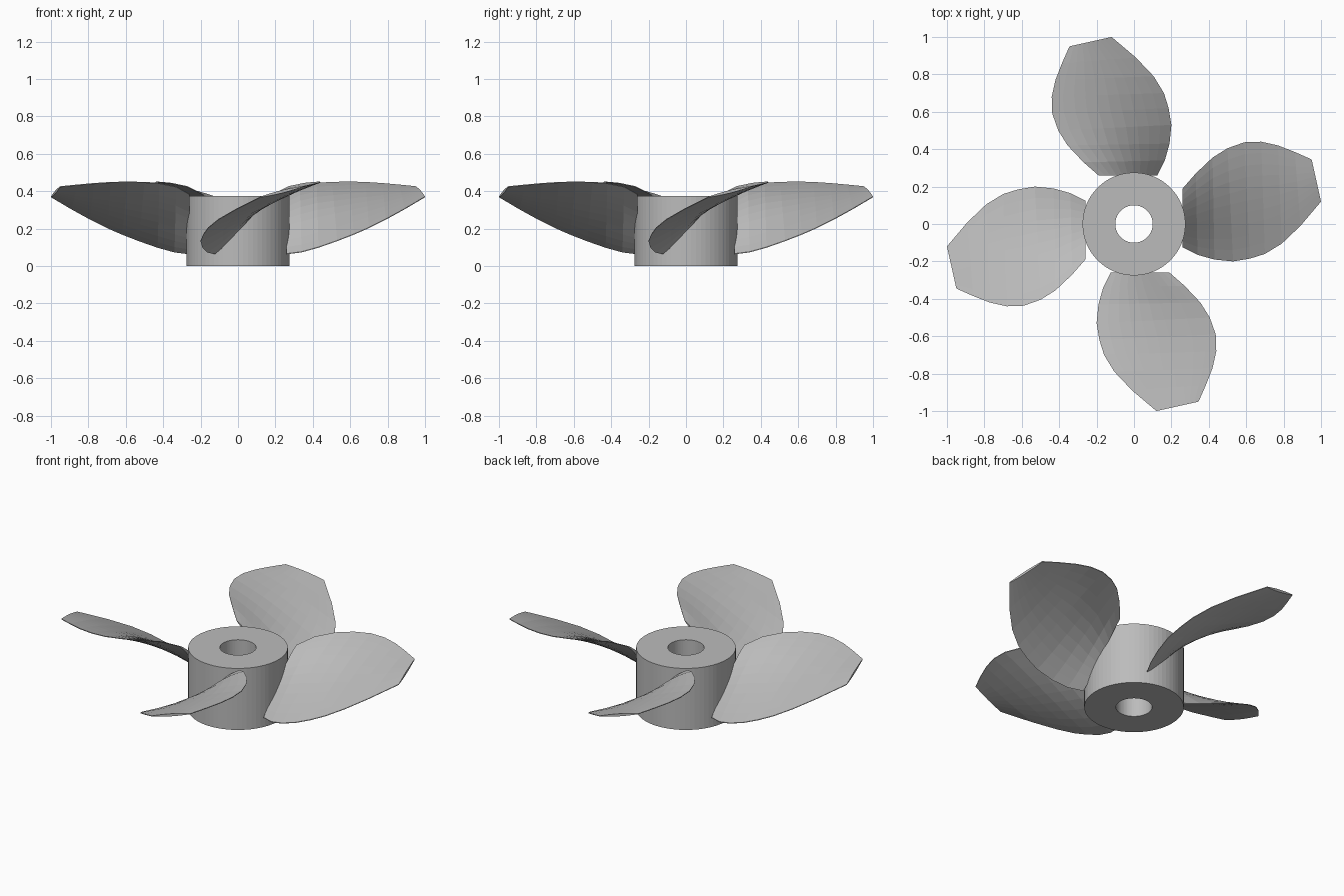
import bpy, bmesh, math
from mathutils import Matrix

if "Cube" in bpy.data.objects:
    bpy.data.objects.remove(bpy.data.objects["Cube"])

grey = bpy.data.materials.new("metal grey")
grey.diffuse_color = (0.5, 0.5, 0.5, 1)
grey.use_nodes = True
grey.node_tree.nodes["Principled BSDF"].inputs["Base Color"].default_value = grey.diffuse_color


def finish(name, bm):
    bmesh.ops.recalc_face_normals(bm, faces=bm.faces)
    mesh = bpy.data.meshes.new(name)
    bm.to_mesh(mesh)
    bm.free()
    mesh.materials.append(grey)
    obj = bpy.data.objects.new(name, mesh)
    bpy.context.collection.objects.link(obj)
    return obj


# Hub: a rectangular wall profile swept into a bored cylinder
def make_hub(outer=0.275, bore=0.1, height=0.375, sides=64):
    bm = bmesh.new()
    profile = [(bore, 0), (outer, 0), (outer, height), (bore, height)]
    rings = []
    for i in range(sides):
        a = 2 * math.pi * i / sides
        rings.append([bm.verts.new((r * math.cos(a), r * math.sin(a), z)) for r, z in profile])
    for i in range(sides):
        p, q = rings[i], rings[(i + 1) % sides]
        for k in range(4):
            n = (k + 1) % 4
            bm.faces.new((p[k], q[k], q[n], p[n]))
    return finish("hub", bm)


# Blade stations from root to tip: low edge (x, y, z), high edge (x, y, z)
STATIONS = [
    ((0.26, -0.125, 0.065), (0.26, 0.19, 0.385)),
    ((0.34, -0.165, 0.075), (0.33, 0.27, 0.425)),
    ((0.43, -0.19, 0.10), (0.42, 0.355, 0.443)),
    ((0.53, -0.20, 0.135), (0.50, 0.405, 0.448)),
    ((0.62, -0.185, 0.17), (0.59, 0.437, 0.45)),
    ((0.70, -0.16, 0.205), (0.68, 0.44, 0.448)),
    ((0.79, -0.105, 0.25), (0.77, 0.42, 0.442)),
    ((0.89, -0.01, 0.305), (0.86, 0.385, 0.434)),
    ((1.00, 0.12, 0.37), (0.95, 0.345, 0.425)),
]


# Blade: helical sections between the two edges, with a thin lens thickness
def make_blade(name, turn, cols=10):
    bm = bmesh.new()
    loops = []
    for i, (lo, hi) in enumerate(STATIONS):
        top, bottom = [], []
        a0, a1 = math.atan2(lo[1], lo[0]), math.atan2(hi[1], hi[0])
        half = 0.015 - 0.009 * i / (len(STATIONS) - 1)
        for c in range(cols + 1):
            t = c / cols
            x = lo[0] + (hi[0] - lo[0]) * t
            y = lo[1] + (hi[1] - lo[1]) * t
            f = (math.atan2(y, x) - a0) / (a1 - a0)
            z = lo[2] + (hi[2] - lo[2]) * f
            d = 0.002 + half * math.sin(math.pi * t)
            top.append(bm.verts.new((x, y, z + d)))
            bottom.append(bm.verts.new((x, y, z - d)))
        loops.append(top + bottom[::-1])
    size = len(loops[0])
    for p, q in zip(loops, loops[1:]):
        for k in range(size):
            n = (k + 1) % size
            bm.faces.new((p[k], p[n], q[n], q[k]))
    # End caps as strips
    for loop in (loops[0], loops[-1]):
        for c in range(cols):
            bm.faces.new((loop[c], loop[c + 1], loop[size - 2 - c], loop[size - 1 - c]))
    bmesh.ops.transform(bm, matrix=Matrix.Rotation(turn, 4, 'Z'), verts=bm.verts)
    return finish(name, bm)


make_hub()
for n in range(4):
    make_blade(f"blade_{n + 1}", n * math.pi / 2)
